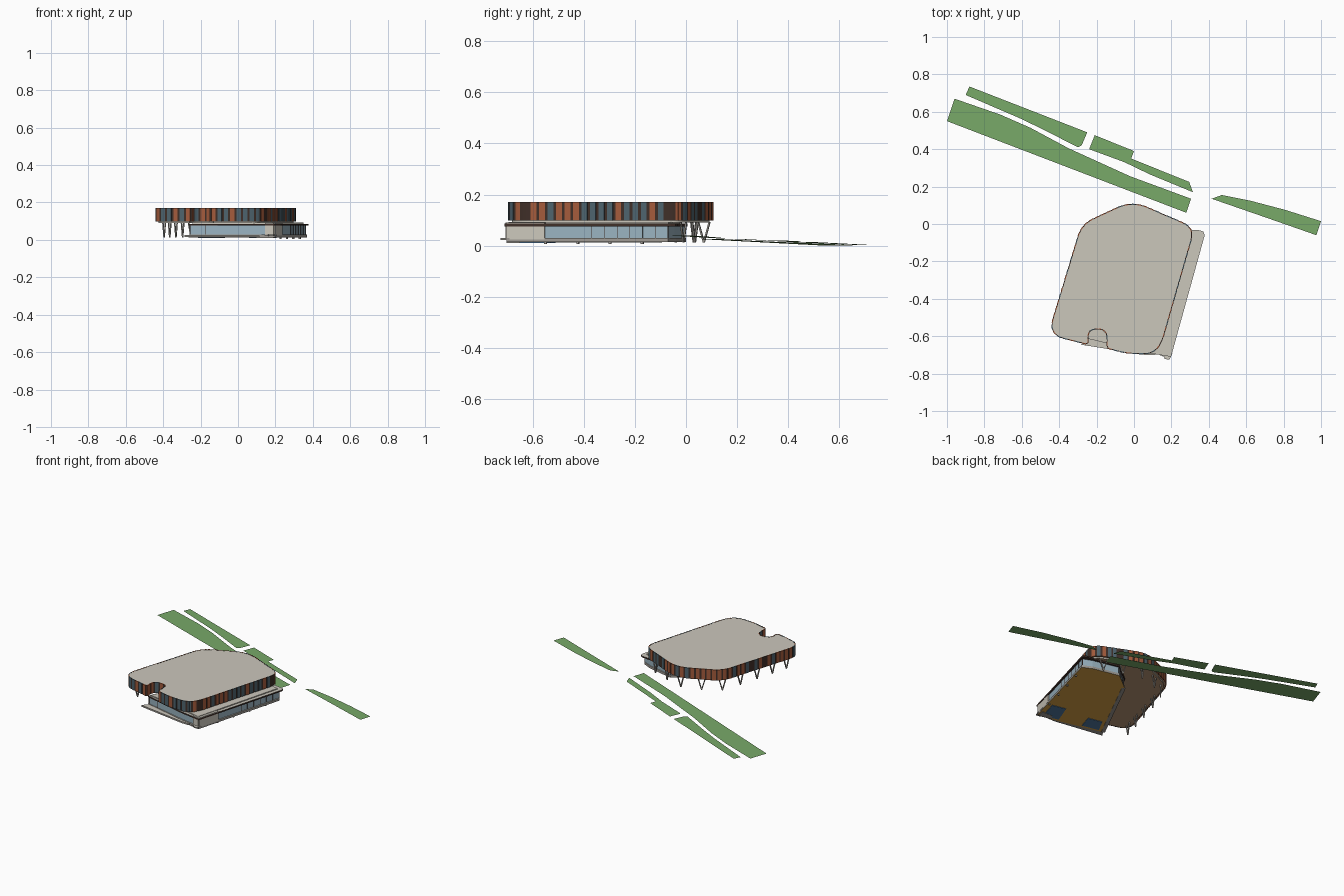
import bpy, bmesh, random
from mathutils import Vector

random.seed(7)
if "Cube" in bpy.data.objects:
    bpy.data.objects.remove(bpy.data.objects["Cube"])


def material(name, r, g, b):
    m = bpy.data.materials.new(name)
    m.use_nodes = True
    m.diffuse_color = (r, g, b, 1)
    m.node_tree.nodes["Principled BSDF"].inputs["Base Color"].default_value = (r, g, b, 1)
    return m


PALE = material("pale_concrete", .60, .57, .50)
GREY = material("grey_concrete", .34, .32, .29)
TERRA = material("terracotta", .37, .105, .045)
SLATE = material("slate_blue", .075, .125, .155)
DARK = material("dark_bronze", .05, .028, .021)
GLASS = material("pale_glass", .32, .45, .53)
SOFFIT = material("brown_soffit", .48, .30, .18)
OCHRE = material("ochre_floor", .70, .36, .06)
BLUE = material("blue_floor", .08, .19, .35)
GREEN = material("grass", .19, .40, .14)


def finish(name, bm, mats):
    bmesh.ops.recalc_face_normals(bm, faces=bm.faces)
    me = bpy.data.meshes.new(name)
    bm.to_mesh(me)
    bm.free()
    for m in mats:
        me.materials.append(m)
    ob = bpy.data.objects.new(name, me)
    bpy.context.collection.objects.link(ob)


def add_prism(bm, pts, z0, z1, index=0):
    """Extrude a plan outline between two heights."""
    lo = [bm.verts.new((p[0], p[1], z0)) for p in pts]
    hi = [bm.verts.new((p[0], p[1], z1)) for p in pts]
    faces = [bm.faces.new(lo), bm.faces.new(hi)]
    for i in range(len(pts)):
        j = (i + 1) % len(pts)
        faces.append(bm.faces.new((lo[i], lo[j], hi[j], hi[i])))
    for f in faces:
        f.material_index = index


def prism(name, pts, z0, z1, side, top=None, bottom=None):
    bm = bmesh.new()
    add_prism(bm, pts, z0, z1)
    bm.normal_update()
    bmesh.ops.recalc_face_normals(bm, faces=bm.faces)
    for f in bm.faces:
        f.material_index = 1 if f.normal.z > .5 else 2 if f.normal.z < -.5 else 0
    finish(name, bm, [side, top or side, bottom or side])


def strip(a, b, out, inn):
    """Plan rectangle along a-b, reaching out and in from the line."""
    a, b = Vector(a), Vector(b)
    d = (b - a).normalized()
    n = Vector((d.y, -d.x))
    return [a + n * out, b + n * out, b - n * inn, a - n * inn]


def fillet(corners, steps=8):
    """Round the corners (x, y, radius) with quadratic arcs."""
    out = []
    for i, (x, y, r) in enumerate(corners):
        p = Vector((x, y))
        a = Vector(corners[i - 1][:2]) - p
        b = Vector(corners[(i + 1) % len(corners)][:2]) - p
        s = p + a.normalized() * min(r, a.length * .49)
        e = p + b.normalized() * min(r, b.length * .49)
        for k in range(steps + 1):
            t = k / steps
            out.append(s * (1 - t) ** 2 + p * 2 * t * (1 - t) + e * t * t)
    return out


def resample(pts, step):
    out, left = [], 0
    for i, a in enumerate(pts):
        seg = pts[(i + 1) % len(pts)] - a
        while left < seg.length:
            out.append(a + seg.normalized() * left)
            left += step
        left -= seg.length
    return out


def inset(pts, d):
    res = []
    for i, p in enumerate(pts):
        t = (pts[(i + 1) % len(pts)] - pts[i - 1]).normalized()
        res.append(p + Vector((-t.y, t.x)) * d)
    return res


# Upper storey outline, anticlockwise, with the entrance notch at the front
outline = fillet([(-.01, .125, .09), (-.28, .0, .07), (-.46, -.592, .09),
                  (-.245, -.645, .015), (-.245, -.562, .05), (-.145, -.562, .05),
                  (-.145, -.665, .015), (-.04, -.692, .05), (.13, -.698, .10),
                  (.325, -.02, .07)])
edge = resample(outline, .0115)
prism("upper_storey", inset(edge, .004), .10, .166, DARK, PALE, SOFFIT)
prism("soffit_rim", inset(edge, .014), .09, .10, PALE, PALE, SOFFIT)
prism("roof_deck", inset(edge, .002), .166, .17, DARK, PALE, DARK)

# Facade panels: coloured cladding strips parted by narrow dark reveals
bm = bmesh.new()
i = 0
while i < len(edge):
    kind = random.choices((0, 1, 2), (.52, .36, .12))[0]
    for k in range(i, min(i + 3, len(edge))):
        shade = 2 if k == i + 2 else kind
        a, b = edge[k], edge[(k + 1) % len(edge)]
        if (a - b).length > .001:
            add_prism(bm, strip(a, b, .0005 if shade == 2 else .002, .004), .098, .171, shade)
    i += 3
finish("facade_panels", bm, [TERRA, SLATE, DARK])

# Ground storey
ground = [Vector(p) for p in [(-.255, -.605), (.05, -.675), (.192, -.70), (.362, -.07),
                              (.30, -.045), (.12, -.005), (0, -.10)]]
prism("ground_base", inset(ground, -.006), .014, .03, GREY, PALE, OCHRE)
prism("ground_glazing", ground, .03, .078, GLASS)
prism("ground_upper_wall", inset(ground, .012), .078, .092, PALE)
prism("ground_roof", [(-.26, -.61), (.05, -.685), (.198, -.71), (.378, -.06),
                      (.372, -.042), (.355, -.034), (.30, -.03), (.12, .005), (-.01, -.10)],
      .076, .086, DARK, PALE, DARK)

# Solid walls wrapping the front corner
side_dir = ground[3] - ground[2]
wall_end = ground[2] + side_dir * .235
wall_start = ground[1].lerp(ground[2], .68)
prism("corner_side_wall", strip(ground[2], wall_end, .007, .01), .024, .09, PALE)
prism("corner_front_wall", strip(wall_start, ground[2], .007, .01), .024, .09, PALE)
prism("corner_step", [(.11, -.69), (.16, -.71), (.165, -.722), (.19, -.725), (.205, -.69)],
      .022, .03, GREY, PALE, GREY)
prism("corner_plinth", [(.10, -.685), (.188, -.703), (.202, -.65), (.12, -.65)],
      .01, .022, GREY)

# Window mullions along each glazed run
bm = bmesh.new()
glass_mid = wall_end.lerp(ground[3], .38)
runs = [(ground[0], wall_start, 5), (glass_mid, ground[3], 6),
        (ground[3], ground[5], 5), (ground[5], ground[6], 4), (ground[6], ground[0], 8)]
for a, b, n in runs:
    half = (b - a).normalized() * .001
    for k in range(n + 1):
        p = a.lerp(b, k / n)
        add_prism(bm, strip(p - half, p + half, .002, .002), .03, .076)
finish("window_mullions", bm, [DARK])

# Front terrace
prism("front_terrace", [(-.285, -.645), (.06, -.70), (.115, -.70), (.11, -.68), (-.25, -.60)],
      .016, .027, GREY, PALE, GREY)

# Floor patches, the ledge below the recessed wall, and short footings
prism("floor_patch_right", [(.06, -.66), (.165, -.69), (.205, -.55), (.11, -.53)],
      .011, .0145, BLUE)
prism("floor_patch_left", [(-.215, -.60), (-.10, -.625), (-.07, -.53), (-.17, -.51)],
      .011, .0145, BLUE)
prism("recessed_wall_ledge", strip(ground[6], ground[0], .012, .012), .012, .02, GREY)
bm = bmesh.new()
for k in range(4):
    p = ground[2] + side_dir * (.23 + .2 * k)
    add_prism(bm, strip(p, p + side_dir * .015, 0, .01), .006, .016)
finish("footings", bm, [GREY])

# V-shaped columns under the overhang
bm = bmesh.new()
feet = [((-.395, -.53), (.28, 1)), ((-.365, -.42), (.28, 1)), ((-.332, -.30), (.28, 1)),
        ((-.296, -.17), (.28, 1)), ((-.25, -.04), (.6, .8)), ((-.14, .03), (1, .45)),
        ((-.01, .07), (.4, 1)), ((.12, .035), (1, -.5)), ((.24, -.01), (1, -.5))]
for foot, along in feet:
    d = Vector((*along, 0)).normalized()
    side = Vector((-d.y, d.x, 0))
    base = Vector((*foot, .012))
    for s in (-1, 1):
        top = base + d * s * .024 + Vector((0, 0, .081))
        rings = [[bm.verts.new(c + d * u * .0033 + side * v * .0033)
                  for u, v in ((-1, -1), (1, -1), (1, 1), (-1, 1))] for c in (base, top)]
        bm.faces.new(rings[0])
        bm.faces.new(rings[1])
        for k in range(4):
            j = (k + 1) % 4
            bm.faces.new((rings[0][k], rings[0][j], rings[1][j], rings[1][k]))
finish("v_columns", bm, [GREY])


# Gently sloping lawns behind the building
def lawn(name, pts):
    bm = bmesh.new()
    bm.faces.new([bm.verts.new((x, y, .02 + .02 * x)) for x, y in pts])
    bm.normal_update()
    bmesh.ops.triangulate(bm, faces=bm.faces)
    finish(name, bm, [GREEN])


lawn("wide_lawn", [(-.96, .67), (-1, .55), (.28, .06), (.305, .135), (-.02, .255),
                   (-.35, .405), (-.555, .515), (-.715, .585)])
lawn("far_lawn", [(-.88, .735), (-.9, .69), (-.61, .565), (-.475, .5), (-.3, .41),
                  (-.28, .42), (-.25, .49)])
lawn("middle_lawn", [(-.21, .475), (-.24, .40), (-.05, .33), (.085, .265), (.315, .17),
                     (.295, .225), (-.015, .35), (0, .39)])
lawn("end_lawn", [(.47, .155), (.415, .135), (.675, .045), (.89, -.03), (.975, -.06),
                  (1, .015), (.81, .075), (.62, .125)])
